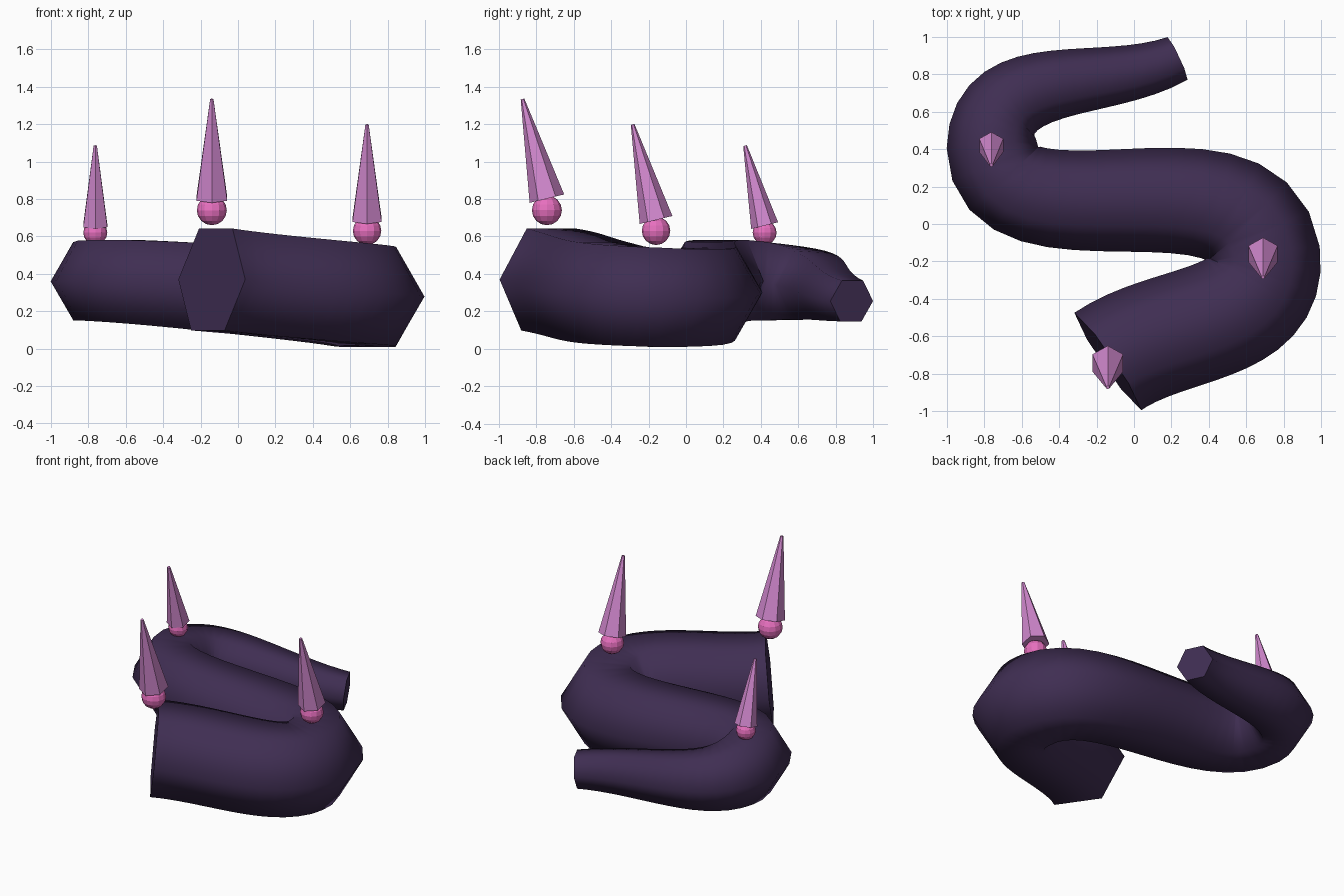
import bpy
from math import sin, cos

if "Cube" in bpy.data.objects:
    bpy.data.objects.remove(bpy.data.objects["Cube"])


def material(name, rgb):
    m = bpy.data.materials.new(name)
    m.diffuse_color = (*rgb, 1)
    m.use_nodes = True
    m.node_tree.nodes["Principled BSDF"].inputs["Base Color"].default_value = m.diffuse_color
    return m


body_mat = material("dark_purple", (0.05, 0.027, 0.085))
spike_mat = material("mauve", (0.65, 0.25, 0.63))
ball_mat = material("pink", (0.80, 0.16, 0.52))

# Serpentine body: tapered hexagonal tube along an S curve (x, y, z, radius)
path = [(-0.14, -0.735, 0.37, 0.316), (0.69, -0.165, 0.275, 0.306),
        (-0.76, 0.42, 0.36, 0.242), (0.233, 0.885, 0.255, 0.126)]
curve = bpy.data.curves.new("body", 'CURVE')
curve.dimensions = '3D'
curve.twist_mode = 'Z_UP'
curve.bevel_depth = 1.0
curve.bevel_resolution = 1
curve.resolution_u = 16
curve.use_fill_caps = True
spline = curve.splines.new('BEZIER')
spline.bezier_points.add(len(path) - 1)
for p, (x, y, z, r) in zip(spline.bezier_points, path):
    p.co = (x, y, z)
    p.radius = r
    p.handle_left_type = p.handle_right_type = 'AUTO'
body = bpy.data.objects.new("body", curve)
bpy.context.collection.objects.link(body)
curve.materials.append(body_mat)
bpy.context.view_layer.objects.active = body
body.select_set(True)
bpy.ops.object.convert(target='MESH')
bpy.context.object.data.shade_smooth()

# Spikes leaning back-to-front, each on a ball:
# (x, y, ball z, ball radius, base radius, length, base height above ball centre)
LEAN = 0.24
spikes = [(-0.14, -0.743, 0.74, 0.080, 0.095, 0.548, 0.062),
          (0.69, -0.160, 0.63, 0.076, 0.090, 0.525, 0.058),
          (-0.763, 0.420, 0.62, 0.064, 0.074, 0.440, 0.038)]
for i, (x, y, z, ball_r, base_r, length, rise) in enumerate(spikes, 1):
    bpy.ops.mesh.primitive_uv_sphere_add(segments=12, ring_count=8,
                                         radius=ball_r, location=(x, y, z))
    ball = bpy.context.object
    ball.name = f"spike_ball_{i}"
    ball.data.materials.append(ball_mat)

    centre = (x, y - sin(LEAN) * length / 2, z + rise + cos(LEAN) * length / 2)
    bpy.ops.mesh.primitive_cone_add(vertices=6, radius1=base_r, radius2=0.01,
                                    depth=length, location=centre,
                                    rotation=(LEAN, 0, 0))
    spike = bpy.context.object
    spike.name = f"spike_{i}"
    spike.data.materials.append(spike_mat)
